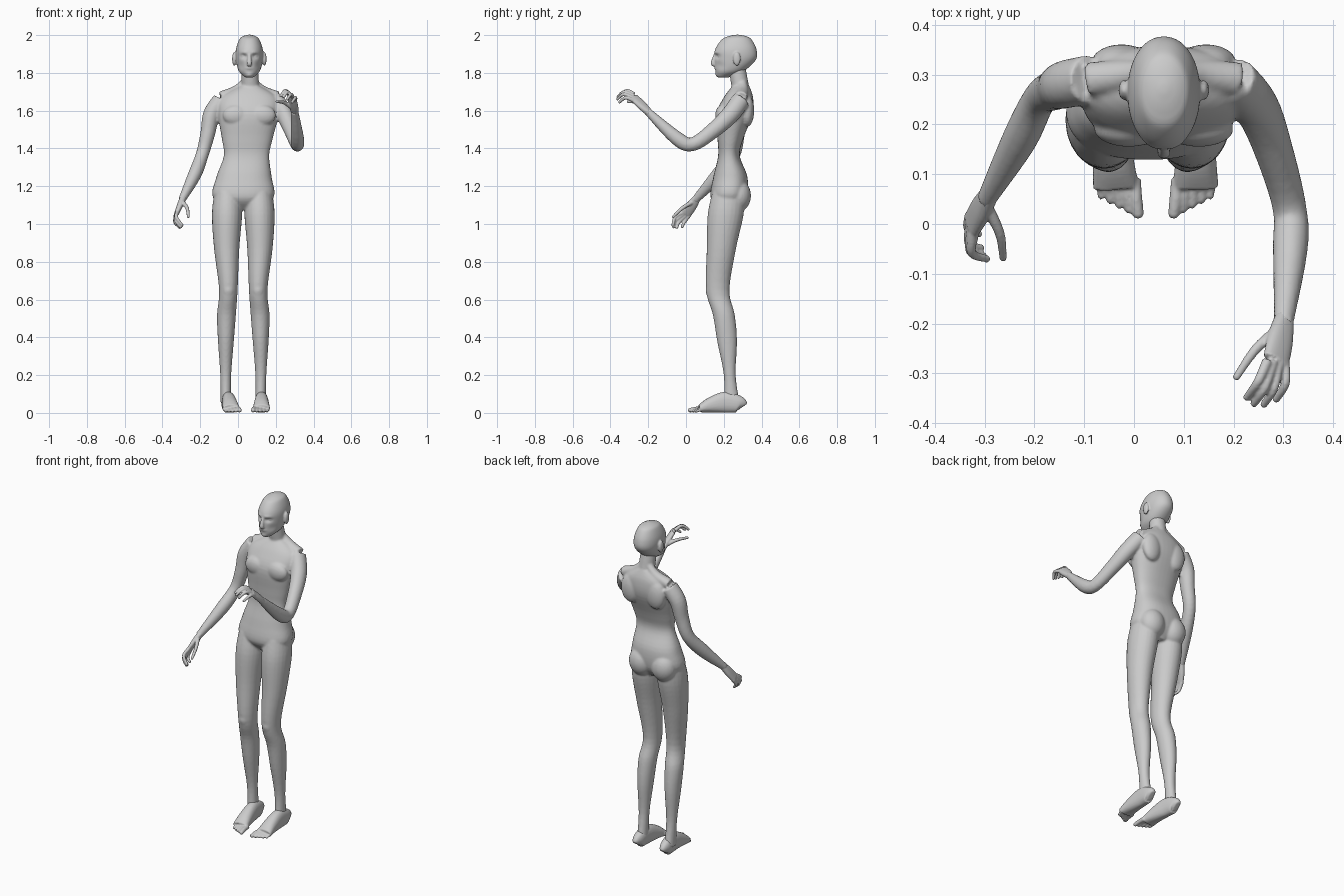
import bpy, bmesh, math
from mathutils import Vector, Matrix

if "Cube" in bpy.data.objects:
    bpy.data.objects.remove(bpy.data.objects["Cube"])


def spline(rows, sub):
    """Catmull-Rom through rows of numbers."""
    out, n = [], len(rows)
    for i in range(n - 1):
        p = [rows[max(i - 1, 0)], rows[i], rows[i + 1], rows[min(i + 2, n - 1)]]
        for k in range(sub):
            t = k / sub
            out.append([b + 0.5 * t * (c - a + t * (2 * a - 5 * b + 4 * c - d + t * (3 * (b - c) + d - a)))
                        for a, b, c, d in zip(*p)])
    return out + [list(rows[-1])]


def tube(bm, rows, side=(1, 0, 0), level=False, seg=24, power=2.0, sub=5):
    """Loft through (x, y, z, radius_a, radius_b); level keeps the rings horizontal."""
    pts, rings = spline(rows, sub), []
    for i, (x, y, z, ra, rb) in enumerate(pts):
        u, v = Vector((1, 0, 0)), Vector((0, 1, 0))
        if not level:
            t = (Vector(pts[min(i + 1, len(pts) - 1)][:3]) - Vector(pts[max(i - 1, 0)][:3])).normalized()
            u = Vector(side)
            u = (u - t * u.dot(t)).normalized()
            v = t.cross(u)
        ring = []
        for k in range(seg):
            c, s = (math.copysign(abs(f) ** (2 / power), f)
                    for f in (math.cos(math.tau * k / seg), math.sin(math.tau * k / seg)))
            ring.append(bm.verts.new(Vector((x, y, z)) + u * ra * c + v * rb * s))
        rings.append(ring)
    for r, q in zip(rings, rings[1:]):
        for k in range(seg):
            j = (k + 1) % seg
            bm.faces.new((r[k], r[j], q[j], q[k]))
    bm.faces.new(rings[0][::-1])
    bm.faces.new(rings[-1])


def box_rows(rows):
    """(y0, y1, z, half width, x) to tube rows."""
    return [(x, (a + b) / 2, z, w, (b - a) / 2) for a, b, z, w, x in rows]


def blob(bm, c, r):
    bmesh.ops.create_uvsphere(bm, u_segments=24, v_segments=16, radius=1,
                              matrix=Matrix.Translation(c) @ Matrix.Diagonal((*r, 1)))


def digit(bm, pts, r0, r1):
    """Finger or toe with a rounded tip."""
    radii = [r0 + (r1 - r0) * i / (len(pts) - 1) for i in range(len(pts))]
    tube(bm, [(*p, r, r) for p, r in zip(pts, radii)], seg=12)
    blob(bm, pts[-1], (r1, r1, r1))


def finish(bm, name, voxel):
    """Fuse the overlapping shapes of one part into a single skin."""
    bmesh.ops.recalc_face_normals(bm, faces=bm.faces)
    me = bpy.data.meshes.new(name)
    bm.to_mesh(me)
    bm.free()
    ob = bpy.data.objects.new(name, me)
    bpy.context.collection.objects.link(ob)
    m = ob.modifiers.new("fuse", 'REMESH')
    m.mode, m.voxel_size, m.use_smooth_shade = 'VOXEL', voxel, True
    m = ob.modifiers.new("soften", 'SMOOTH')
    m.factor, m.iterations = 0.5, 2


CX, HIP = .06, .028  # centre lines of the head and chest, and of the hips

# torso
body = bmesh.new()
tube(body, box_rows([(.18, .28, 1.075, .05, .03), (.13, .322, 1.14, .16, HIP), (.145, .325, 1.25, .146, .032),
                     (.17, .285, 1.36, .12, .045), (.167, .303, 1.45, .134, .049), (.16, .352, 1.58, .16, .055),
                     (.2, .355, 1.67, .15, CX), (.245, .335, 1.73, .055, .065)]), level=True, seg=40, power=2.3)
# neck
tube(body, [(.067, .292, 1.7, .047, .047), (.06, .268, 1.84, .045, .045)], level=True)
for s in (-1, 1):
    # trapezius, chest, shoulder blade, buttock
    tube(body, [(CX + s * .02, .3, 1.755, .02, .02), (CX + s * .07, .3, 1.705, .03, .028),
                (CX + s * .15, .29, 1.672, .035, .03)], side=(0, 1, 0))
    blob(body, (CX + s * .07, .19, 1.575), (.07, .035, .055))
    blob(body, (CX + s * .085, .325, 1.6), (.06, .036, .085))
    blob(body, (HIP + s * .075, .278, 1.15), (.075, .066, .085))
    # leg and kneecap
    leg = box_rows([(.14, .31, 1.17, .07, .083), (.115, .305, 1.05, .08, .086), (.11, .265, .87, .067, .088),
                    (.106, .23, .65, .049, .079), (.142, .258, .52, .05, .089), (.165, .27, .38, .042, .092),
                    (.2, .263, .2, .029, .093), (.2, .285, .05, .028, .092)])
    tube(body, [(HIP + s * x, *r) for x, *r in leg], level=True)
    blob(body, (HIP + s * .079, .128, .65), (.03, .024, .04))

# arms: shoulder to wrist, shared thickness
thickness = (.046, .045, .039, .034, .035, .019)
for path in ([(-.09, .29, 1.655), (-.14, .28, 1.58), (-.16, .27, 1.48), (-.19, .25, 1.365),
              (-.23, .17, 1.26), (-.298, .047, 1.125)],
             [(.2, .29, 1.655), (.246, .235, 1.58), (.28, .15, 1.5), (.312, .035, 1.422),
              (.314, -.05, 1.455), (.3, -.205, 1.598)]):
    tube(body, [(*p, r, r * 1.07) for p, r in zip(path, thickness)])
finish(body, "body", .007)


def hand(name, wrist, index, little, thumb):
    """index and little are (knuckle, middle joint, tip); the fingers between are blended."""
    bm = bmesh.new()
    wrist, thumb = Vector(wrist), [Vector(p) for p in thumb]
    index, little = ([Vector(p) for p in f] for f in (index, little))
    knuckles = (index[0] + little[0]) / 2
    tube(bm, [(*wrist.lerp(knuckles, f), a, b) for f, a, b in ((0, .02, .017), (.5, .029, .016), (1, .03, .012))],
         side=little[0] - index[0], power=2.4)
    reach = (index[1] - index[0]).normalized()
    for i in range(4):
        joints = [a.lerp(b, i / 3) for a, b in zip(index, little)]
        extra = reach * .016 * math.sin(math.pi * i / 3)
        digit(bm, [joints[0], joints[1] + extra, joints[2] + extra], .011, .0075)
    digit(bm, [wrist.lerp(index[0], .25)] + thumb, .0125, .0075)
    finish(bm, name, .0035)


hand("left_hand", (.302, -.19, 1.585),
     [(.268, -.275, 1.687), (.25, -.315, 1.706), (.227, -.348, 1.678)],
     [(.302, -.28, 1.655), (.304, -.32, 1.668), (.286, -.352, 1.645)],
     [(.246, -.25, 1.642), (.206, -.307, 1.648)])
hand("right_hand", (-.29, .06, 1.14),
     [(-.322, -.02, 1.06), (-.326, -.058, 1.035), (-.296, -.07, .994)],
     [(-.33, .017, 1.046), (-.333, -.01, 1.008), (-.312, -.02, .986)],
     [(-.27, -.018, 1.085), (-.263, -.068, 1.038)])

# feet: s points towards the big toe
for name, s, heel, ball in (("right_foot", 1, -.058, -.036), ("left_foot", -1, .125, .124)):
    bm = bmesh.new()
    tube(bm, [(heel + (ball - heel) * (.29 - y) / .22, y, h, w, h) for y, w, h in
              ((.297, .014, .03), (.28, .03, .045), (.21, .035, .056), (.13, .041, .041), (.075, .046, .022))],
         power=2.3)
    for i in range(5):
        r = .014 if i == 0 else .0115 - .0007 * i
        x, y = ball + s * (.036 - .0185 * i), .022 + .0085 * i
        digit(bm, [(x, .09, .022), (x + s * .004, y + .03, .02), (x + s * .008, y, r)], r, r * .85)
    for v in bm.verts:
        v.co.z = max(v.co.z, .001)
    finish(bm, name, .0045)

# head
head = bmesh.new()
skull = [(.262, .282, 2.002, .008), (.225, .32, 1.994, .034), (.19, .347, 1.977, .053), (.155, .373, 1.925, .071),
         (.152, .37, 1.87, .071), (.156, .31, 1.812, .057), (.165, .24, 1.783, .03), (.175, .225, 1.775, .016)]
tube(head, box_rows([(*r, CX) for r in skull]), level=True, seg=64, sub=8, power=2.1)
# face relief: eye socket, brow, cheek, lips, chin
bumps = [(.03, 1.888, .016, .011, .014), (.028, 1.908, .02, .008, -.005), (.047, 1.838, .016, .02, .006),
         (0, 1.825, .018, .006, -.006), (0, 1.788, .018, .01, -.006)]
for v in head.verts:
    fade = max(0, min(1, (.24 - v.co.y) / .04))
    v.co.y += fade * sum(a * math.exp(-((abs(v.co.x - CX) - x) / sx) ** 2 - ((v.co.z - z) / sz) ** 2)
                         for x, z, sx, sz, a in bumps)
# nose, eyes and ears
tube(head, [(CX, .158, 1.902, .008, .009), (CX, .143, 1.853, .013, .012), (CX, .15, 1.842, .012, .01)], seg=16)
for s in (-1, 1):
    blob(head, (CX + s * .03, .181, 1.888), (.014, .012, .011))
    blob(head, (CX + s * .08, .269, 1.874), (.011, .02, .036))
finish(head, "head", .0045)
